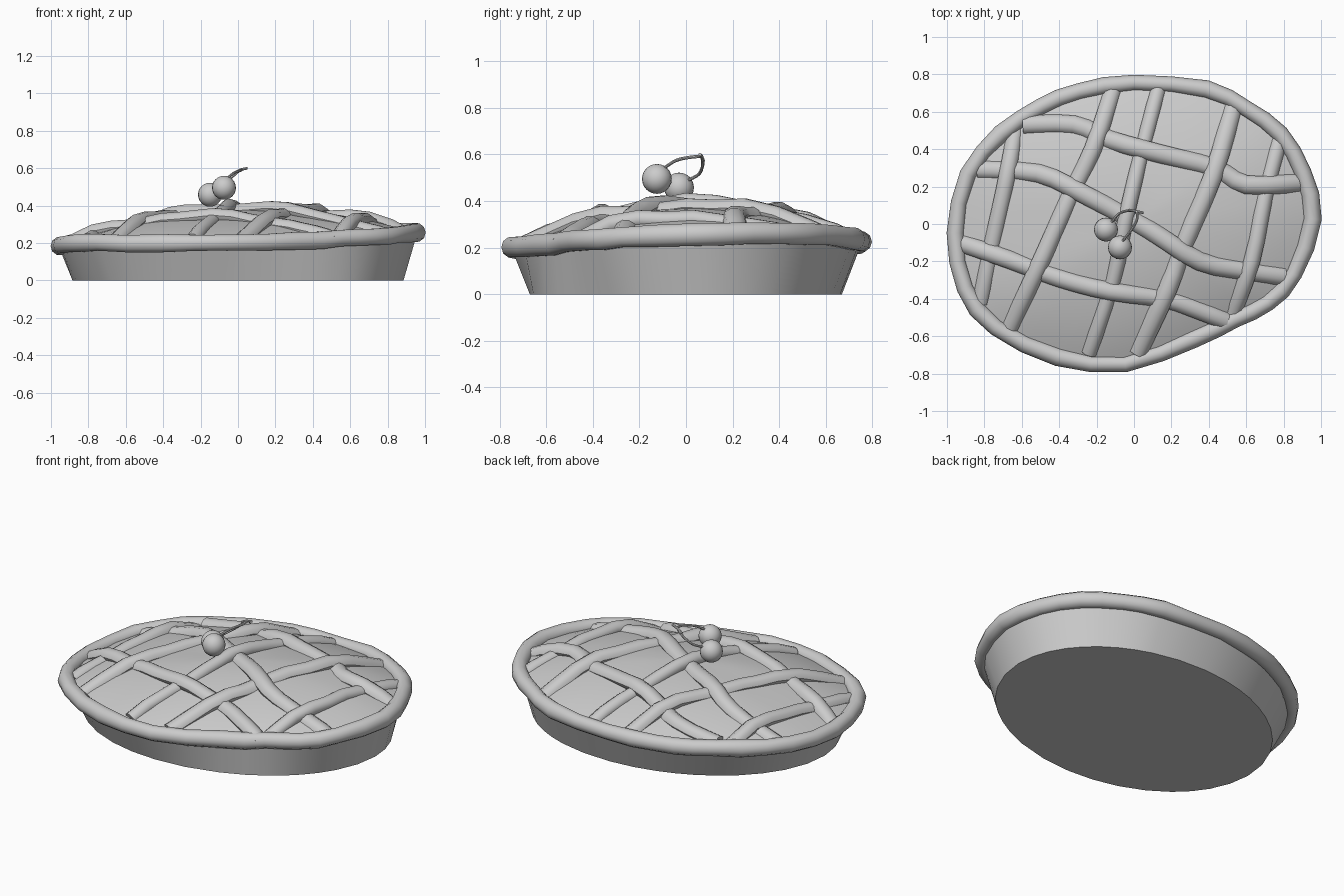
import bpy, bmesh, math, random
from mathutils import Vector

if "Cube" in bpy.data.objects:
    bpy.data.objects.remove(bpy.data.objects["Cube"])

random.seed(4)

# Outer edge of the crust: x, y, rim height
OUTLINE = [Vector(p) for p in (
    (1, .03, .258), (.945, .29, .263), (.82, .505, .263), (.63, .65, .25), (.41, .76, .235),
    (0, .8, .225), (-.31, .75, .22), (-.52, .665, .215), (-.745, .51, .208),
    (-.93, .28, .197), (-1, -.05, .185), (-.945, -.36, .193), (-.775, -.58, .2),
    (-.43, -.75, .198), (-.05, -.795, .202), (.34, -.655, .212), (.575, -.54, .222),
    (.755, -.445, .232), (.9, -.28, .242))]


def spline(pts, steps, closed=False):
    """Catmull-Rom curve through the points."""
    n, out = len(pts), []
    for i in range(n if closed else n - 1):
        ids = [(i + k) % n if closed else min(max(i + k, 0), n - 1) for k in (-1, 0, 1, 2)]
        a, b, c, d = (pts[j] for j in ids)
        for s in range(steps):
            t = s / steps
            out.append(.5 * (2 * b + (c - a) * t + (2 * a - 5 * b + 4 * c - d) * t * t
                             + (3 * b - a - 3 * c + d) * t ** 3))
    return out if closed else out + [pts[-1].copy()]


EDGE = spline(OUTLINE, 2, True)
N = len(EDGE)


def edge_at(x, y):
    """Outline radius and rim height in the direction of (x, y)."""
    a = math.atan2(y, x)
    for i, p in enumerate(EDGE):
        q = EDGE[(i + 1) % N]
        a0 = math.atan2(p.y, p.x)
        span = (math.atan2(q.y, q.x) - a0) % math.tau
        t = ((a - a0) % math.tau) / span
        if t <= 1:
            m = p.lerp(q, t)
            return m.xy.length, m.z
    return 1, .22


def dome(x, y, dip=.025):
    """Height of the filling surface, dipping towards the rim."""
    radius, z = edge_at(x, y)
    r = min(math.hypot(x, y) / radius, 1)
    return .22 + (z - .22) * r + .16 * (1 - r ** 1.85) - dip * r ** 6


def build(name, verts, faces):
    me = bpy.data.meshes.new(name)
    me.from_pydata([tuple(v) for v in verts], [], faces)
    bm = bmesh.new()
    bm.from_mesh(me)
    bmesh.ops.recalc_face_normals(bm, faces=bm.faces)
    bm.to_mesh(me)
    bm.free()
    ob = bpy.data.objects.new(name, me)
    bpy.context.collection.objects.link(ob)
    bpy.ops.object.select_all(action='DESELECT')
    ob.select_set(True)
    bpy.context.view_layer.objects.active = ob
    bpy.ops.object.shade_smooth_by_angle(angle=math.radians(40))
    return ob


def loft(name, rings, cap_start=False, cap_end=False, closed=False):
    n, k = len(rings[0]), len(rings)
    verts = [v for ring in rings for v in ring]
    faces = [(i * n + j, i * n + (j + 1) % n,
              (i + 1) % k * n + (j + 1) % n, (i + 1) % k * n + j)
             for i in range(k if closed else k - 1) for j in range(n)]
    if cap_start:
        faces.append(tuple(range(n)))
    if cap_end:
        faces.append(tuple(range((k - 1) * n, k * n)))
    return build(name, verts, faces)


def tube(name, path, half_w, half_h, sides=10, closed=False, wobble=0):
    """Sweep an ellipse along a path."""
    rings, m = [], len(path)
    for i, p in enumerate(path):
        a = path[(i - 1) % m] if closed else path[max(i - 1, 0)]
        b = path[(i + 1) % m] if closed else path[min(i + 1, m - 1)]
        tan = (b - a).normalized()
        side = tan.cross(Vector((0, 0, 1))).normalized()
        up = side.cross(tan)
        s = 1 + random.uniform(-wobble, wobble)
        rings.append([p + side * half_w * s * math.cos(math.tau * j / sides)
                      + up * half_h * s * math.sin(math.tau * j / sides)
                      for j in range(sides)])
    return loft(name, rings, not closed, not closed, closed)


# Pan: flat oval base, sloping wall tucked under the rim
base, top = [], []
for p in EDGE:
    t = math.atan2(p.y / .8, p.x)
    base.append(Vector((.885 * math.cos(t - .05), .67 * math.sin(t + .05), 0)))
    top.append(Vector((p.x * .96, p.y * .945, p.z)))
loft("pan", [base, top], cap_start=True)

# Domed filling
rings = []
for f in (.95, .85, .7, .55, .4, .25, .1):
    rings.append([Vector((p.x * f, p.y * f, dome(p.x * f, p.y * f))) for p in EDGE])
loft("filling", rings, cap_end=True)

# Rolled crust rim
rim = []
for p in EDGE:
    out = p.xy.normalized()
    rim.append(Vector((p.x - out.x * .045, p.y - out.y * .045,
                       p.z + random.uniform(-.004, .004))))
tube("crust_rim", rim, .046, .048, closed=True, wobble=.08)

# Woven lattice strips: (half width, plan path)
ALONG = [
    (.045, [(-.63, .51), (-.69, .2), (-.76, -.12), (-.82, -.42)]),
    (.047, [(-.11, .72), (-.22, .4), (-.35, .13), (-.48, -.16), (-.66, -.55)]),
    (.042, [(.13, .72), (.04, .38), (-.05, 0), (-.11, -.3), (-.24, -.69)]),
    (.05, [(.53, .62), (.42, .25), (.27, -.1), (.18, -.35), (.02, -.69)]),
    (.044, [(.78, .46), (.7, .15), (.63, -.2), (.52, -.5)])]
ACROSS = [
    (.05, [(-.59, .53), (-.32, .53), (-.13, .45), (.16, .37), (.43, .3), (.6, .21), (.89, .22)]),
    (.05, [(-.83, .29), (-.51, .27), (-.27, .16), (.08, -.03), (.35, -.2), (.6, -.25), (.8, -.28)]),
    (.048, [(-.93, -.1), (-.67, -.19), (-.4, -.29), (-.13, -.36), (.16, -.4), (.34, -.46), (.52, -.53)])]


def plan(pts):
    return spline([Vector((x, y, 0)) for x, y in pts], 3)


def lattice(name, strips, others, parity):
    other_paths = [plan(pts) for _, pts in others]
    for i, (w, pts) in enumerate(strips):
        path = plan(pts)
        heights = []
        for p in path:
            lift = 0
            for j, op in enumerate(other_paths):
                d = min((p - q).length for q in op)
                sign = 1 if (i + j) % 2 == parity else -.6
                lift += sign * .02 * max(0, 1 - (d / .15) ** 2)
            heights.append(dome(p.x, p.y, .05) + lift)
        for p, z in zip(path, heights):
            p.z = z
        tube(f"{name}_{i + 1}", path, w, .04)


lattice("lattice_along", ALONG, ACROSS, 1)
lattice("lattice_across", ACROSS, ALONG, 0)

# Pair of cherries
for i, loc in enumerate([(-.15, -.03, .458), (-.075, -.125, .495)]):
    bpy.ops.mesh.primitive_uv_sphere_add(segments=20, ring_count=12, radius=.064, location=loc)
    bpy.context.object.name = f"cherry_{i + 1}"
    bpy.ops.object.shade_smooth()

# Stems joining at a small twig end
STEMS = {
    "stem_1": [(-.12, .01, .49), (-.08, .055, .515), (-.03, .072, .555), (.01, .068, .59)],
    "stem_2": [(-.06, -.09, .545), (-.02, -.04, .575), (.015, .02, .588), (.015, .068, .592)],
    "stem_end": [(-.025, .075, .572), (.01, .068, .59), (.05, .06, .6)]}
for name, pts in STEMS.items():
    tube(name, spline([Vector(p) for p in pts], 4), .007, .007, 8)
